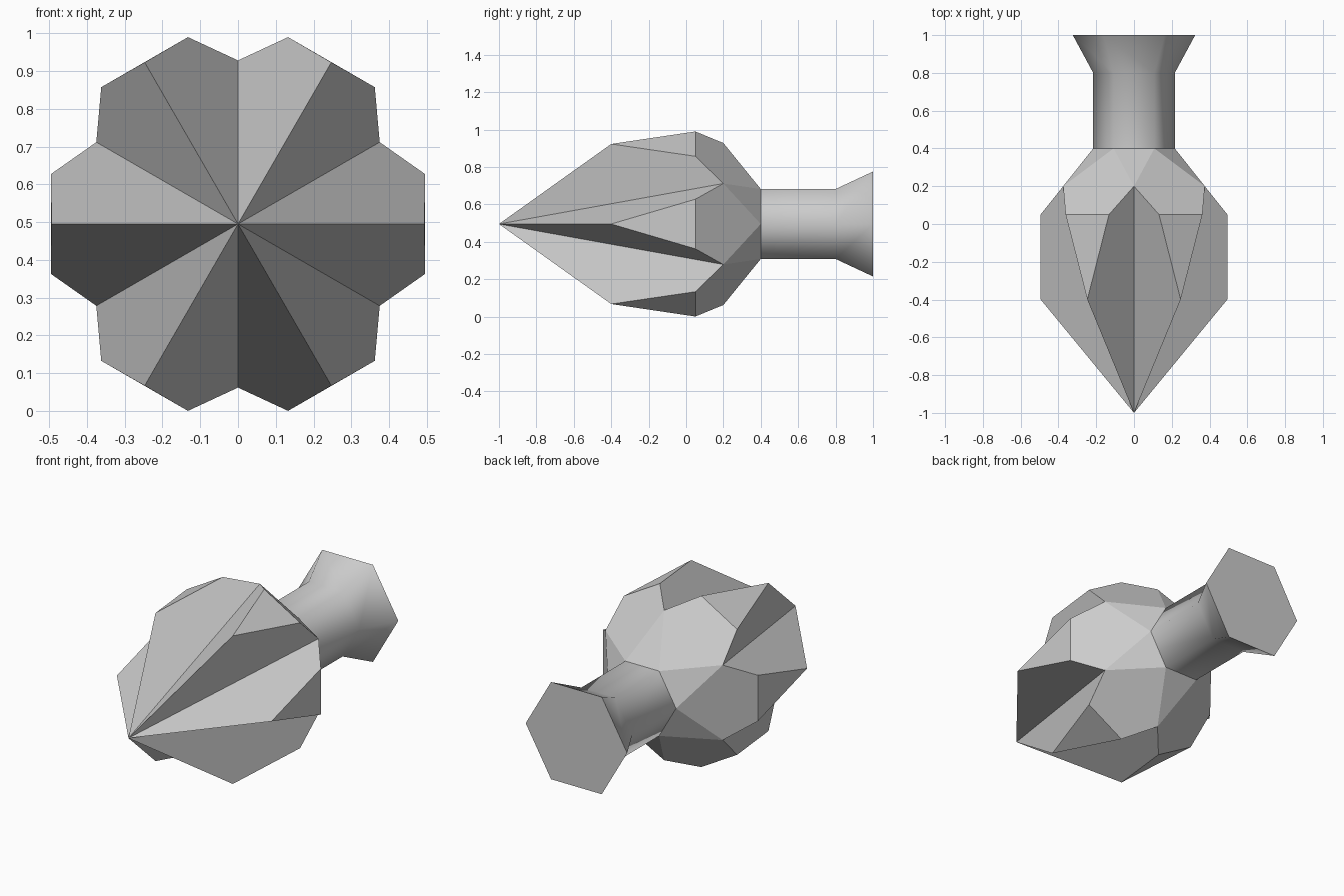
import bpy
import bmesh
from math import cos, sin, radians

cube = bpy.data.objects.get("Cube")
if cube:
    bpy.data.objects.remove(cube, do_unlink=True)

SIDES = 6
AXIS_Z = 0.495

grey = bpy.data.materials.new("plain grey")
grey.use_nodes = True
colour = (0.6, 0.6, 0.6, 1)
grey.diffuse_color = colour
grey.node_tree.nodes["Principled BSDF"].inputs["Base Color"].default_value = colour


def ring(bm, radius, y, offset=0):
    """Six vertices around the long axis."""
    points = []
    for i in range(SIDES):
        a = radians(offset + 360 / SIDES * i)
        points.append(bm.verts.new((radius * cos(a), y, AXIS_Z + radius * sin(a))))
    return points


def finish(bm, name):
    bmesh.ops.recalc_face_normals(bm, faces=bm.faces)
    mesh = bpy.data.meshes.new(name)
    bm.to_mesh(mesh)
    bm.free()
    mesh.materials.append(grey)
    obj = bpy.data.objects.new(name, mesh)
    bpy.context.collection.objects.link(obj)
    return obj


# Shared mesh: pointed faceted head, neck and flared end
bm = bmesh.new()
tip = bm.verts.new((0, -1, AXIS_Z))
ridge = ring(bm, 0.494, -0.4)
low = ring(bm, 0.512, 0.05, -15)
high = ring(bm, 0.512, 0.05, 15)
notch = ring(bm, 0.433, 0.2, 30)
collar = ring(bm, 0.216, 0.4)
neck_end = ring(bm, 0.216, 0.8)
flare_end = ring(bm, 0.324, 1.0)

for i in range(SIDES):
    j = (i + 1) % SIDES
    before = notch[i - 1]
    # Head petal: two front flanks, outer triangle and back pentagon
    bm.faces.new((tip, ridge[i], high[i], notch[i]))
    bm.faces.new((tip, before, low[i], ridge[i]))
    bm.faces.new((ridge[i], low[i], high[i]))
    bm.faces.new((collar[i], notch[i], high[i], low[i], before))
    # Triangle between neighbouring petals
    bm.faces.new((collar[i], collar[j], notch[i]))
    # Smooth neck and flare
    for a, b in ((collar, neck_end), (neck_end, flare_end)):
        side = bm.faces.new((a[i], a[j], b[j], b[i]))
        side.smooth = True
bm.faces.new(flare_end)

# Crisp rims where the neck meets the head and at the flared end
for rim in (collar, flare_end):
    for i in range(SIDES):
        bm.edges.get((rim[i - 1], rim[i])).smooth = False

finish(bm, "faceted_head_with_flared_neck")
